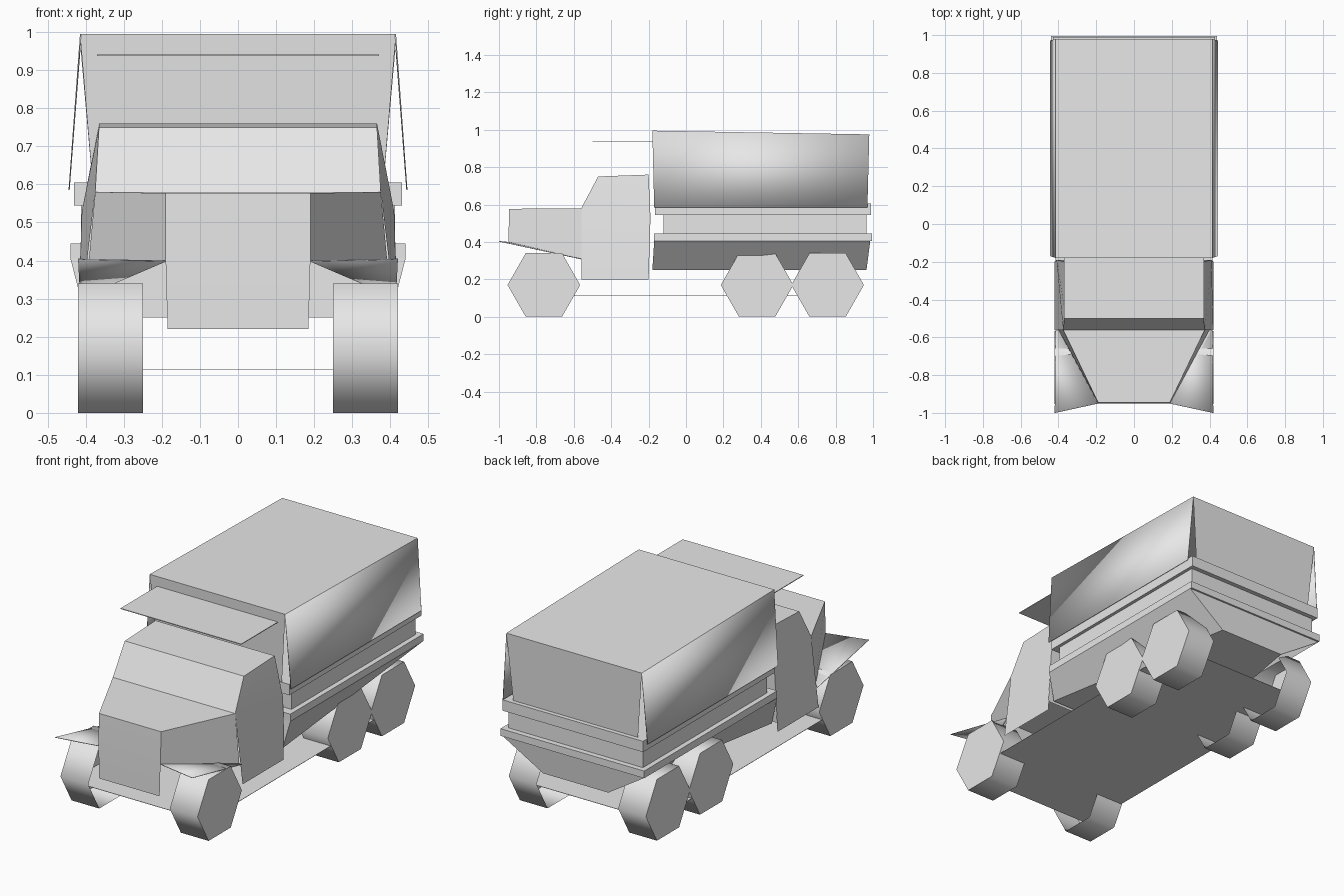
import bpy
import bmesh
from math import cos, sin, radians

if "Cube" in bpy.data.objects:
    bpy.data.objects.remove(bpy.data.objects["Cube"])

grey = bpy.data.materials.new("plain_grey")
grey.use_nodes = True
grey.diffuse_color = (0.8, 0.8, 0.8, 1)
grey.node_tree.nodes["Principled BSDF"].inputs["Base Color"].default_value = (0.8, 0.8, 0.8, 1)


def build(name, polys, angle=15, thickness=0):
    """Make one object from polygons, welding shared corners."""
    bm = bmesh.new()
    for poly in polys:
        bm.faces.new([bm.verts.new(p) for p in poly])
    bmesh.ops.remove_doubles(bm, verts=bm.verts[:], dist=0.0005)
    mesh = bpy.data.meshes.new(name)
    bm.to_mesh(mesh)
    bm.free()
    mesh.materials.append(grey)
    obj = bpy.data.objects.new(name, mesh)
    bpy.context.collection.objects.link(obj)
    bpy.ops.object.select_all(action='DESELECT')
    obj.select_set(True)
    bpy.context.view_layer.objects.active = obj
    bpy.ops.object.shade_smooth_by_angle(angle=radians(angle))
    if thickness:
        mod = obj.modifiers.new("thickness", 'SOLIDIFY')
        mod.thickness = thickness
    return obj


def strip(rows):
    """Full-width panels between successive (half width, y, z) rows."""
    return [[(-a[0], *a[1:]), a, b, (-b[0], *b[1:])] for a, b in zip(rows, rows[1:])]


def both(polys):
    """Polygons of the +x side together with their mirror images."""
    return polys + [[(-x, y, z) for x, y, z in reversed(p)] for p in polys]


def box(name, half, y0, y1, z0, z1):
    a, b, c, d = (half, y0, z0), (half, y0, z1), (half, y1, z1), (half, y1, z0)
    return build(name, strip([a, b, c, d, a]) + both([[a, d, c, b]]))


# Cab: grille, hood, windshield, roof and back wall, then the sides
grille_low, grille_mid = (0.185, -0.95, 0.22), (0.19, -0.95, 0.4)
hood_front, hood_back = (0.19, -0.945, 0.577), (0.375, -0.56, 0.58)
roof_front, roof_back = (0.365, -0.47, 0.75), (0.365, -0.2, 0.76)
waist, wall_low = (0.41, -0.19, 0.53), (0.42, -0.2, 0.25)
hood_low = (0.4, -0.56, 0.31)
sill_front, sill_back = (0.42, -0.56, 0.2), (0.42, -0.2, 0.2)
build("cab_front_and_roof", strip([grille_low, grille_mid, hood_front, hood_back,
                                   roof_front, roof_back, waist, wall_low]))
build("cab_sides", both([[hood_back, waist, roof_back, roof_front],
                         [sill_front, sill_back, waist, hood_back]]))
build("hood_sides", both([[grille_mid, hood_low, hood_back, hood_front]]))
build("front_fenders", both([[grille_mid, (0.42, -1, 0.405), (0.415, -0.56, 0.31), hood_low]]),
      thickness=0.003)

# Flat plates above the cab and under the chassis
box("upper_plate", 0.37, -0.5, -0.18, 0.937, 0.941)
box("chassis_plate", 0.415, -0.87, 0.86, 0.112, 0.114)

# Cargo cover with flared sides and tapered end panels
cover_front, cover_back = (0.415, -0.18, 0.995), (0.415, 0.98, 0.975)
build("cover_top_and_ends", strip([(0.38, -0.16, 0.58), cover_front, cover_back,
                                   (0.38, 0.965, 0.58)]))
build("cover_sides", both([[(0.445, -0.17, 0.585), (0.445, 0.97, 0.585),
                            cover_back, cover_front]]), thickness=0.003)

# Cargo bed with two rails
box("upper_rail", 0.43, -0.165, 0.99, 0.545, 0.605)
box("bed_wall", 0.412, -0.12, 0.965, 0.44, 0.55)
box("lower_rail", 0.44, -0.17, 0.995, 0.405, 0.445)

# Lower hull, narrowing towards the rear
low_front, top_front = (0.4, -0.18, 0.25), (0.44, -0.17, 0.405)
top_rear, low_rear = (0.44, 0.985, 0.405), (0.2, 0.965, 0.25)
build("lower_hull", strip([low_front, top_front, top_rear, low_rear, low_front])
      + both([[low_front, low_rear, top_rear, top_front]]))

# Six-sided wheels, open on the inner side
for name, y in (("front_wheels", -0.76), ("middle_wheels", 0.38), ("rear_wheels", 0.757)):
    ring = [(y + 0.194 * cos(radians(60 * k)), 0.17 + 0.196 * sin(radians(60 * k)))
            for k in range(6)]
    polys = [[(0.42, *p) for p in ring]]
    for p, q in zip(ring, ring[1:] + ring[:1]):
        polys.append([(0.25, *p), (0.25, *q), (0.42, *q), (0.42, *p)])
    build(name, both(polys), angle=65)
